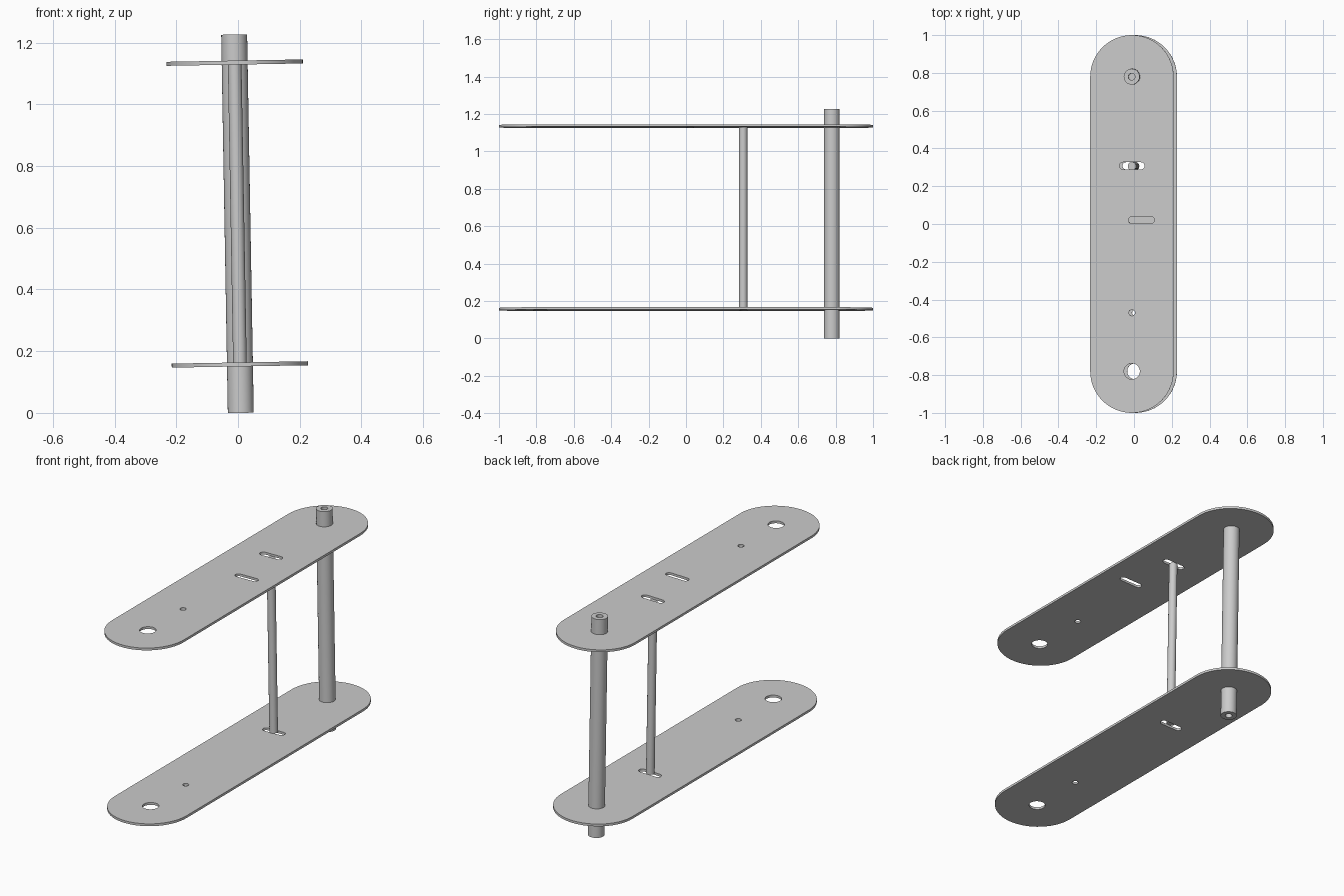
import bpy, bmesh
from math import sin, cos, pi, radians
from mathutils import Matrix

if "Cube" in bpy.data.objects:
    bpy.data.objects.remove(bpy.data.objects["Cube"])

# the whole frame leans one degree about y
TILT = Matrix.Translation((0.009, 0, 0)) @ Matrix.Rotation(radians(-1), 4, 'Y')


def arc(cx, cy, r, a0, a1, n):
    return [(cx + r * cos(a0 + (a1 - a0) * i / n), cy + r * sin(a0 + (a1 - a0) * i / n))
            for i in range(n + 1)]


def circle(cx, cy, r, n=32):
    return arc(cx, cy, r, 0, 2 * pi, n)[:-1]


def slot(cx, cy, half, r, n=10):
    d = half - r
    return arc(cx + d, cy, r, -pi / 2, pi / 2, n) + arc(cx - d, cy, r, pi / 2, 3 * pi / 2, n)


def add_object(name, mesh):
    ob = bpy.data.objects.new(name, mesh)
    bpy.context.collection.objects.link(ob)
    ob.matrix_world = TILT
    bpy.ops.object.select_all(action='DESELECT')
    ob.select_set(True)
    bpy.context.view_layer.objects.active = ob
    bpy.ops.object.shade_smooth_by_angle(angle=radians(30))
    return ob


def plate(name, z, loops, thick=0.013):
    # filled flat curve with holes, extruded into a sheet
    cu = bpy.data.curves.new(name, 'CURVE')
    cu.dimensions, cu.fill_mode, cu.extrude = '2D', 'BOTH', thick / 2
    for pts in loops:
        sp = cu.splines.new('POLY')
        sp.points.add(len(pts) - 1)
        for p, (x, y) in zip(sp.points, pts):
            p.co = (x, y, 0, 1)
        sp.use_cyclic_u = True
    tmp = bpy.data.objects.new("outline", cu)
    bpy.context.collection.objects.link(tmp)
    dg = bpy.context.evaluated_depsgraph_get()
    me = bpy.data.meshes.new_from_object(tmp.evaluated_get(dg))
    bpy.data.objects.remove(tmp)
    bm = bmesh.new()
    bm.from_mesh(me)
    bmesh.ops.remove_doubles(bm, verts=bm.verts, dist=1e-5)
    bmesh.ops.recalc_face_normals(bm, faces=bm.faces)
    bmesh.ops.translate(bm, verts=bm.verts, vec=(0, 0, z))
    bm.to_mesh(me)
    bm.free()
    return add_object(name, me)


def lathe(name, y, profile, n=32):
    # spin an (r, z) profile around a vertical axis at y
    bm = bmesh.new()
    vs = [bm.verts.new((r, y, z)) for r, z in profile]
    es = [bm.edges.new(p) for p in zip(vs, vs[1:])]
    bmesh.ops.spin(bm, geom=vs + es, cent=(0, y, 0), axis=(0, 0, 1),
                   angle=2 * pi, steps=n, use_duplicate=False)
    bmesh.ops.remove_doubles(bm, verts=bm.verts, dist=1e-5)
    bmesh.ops.recalc_face_normals(bm, faces=bm.faces)
    me = bpy.data.meshes.new(name)
    bm.to_mesh(me)
    bm.free()
    return add_object(name, me)


# side plates: rounded outline, pivot holes, small pin hole, slot
ROD_Y, SPACER_Y, R = 0.78, 0.306, 0.042
outline = arc(0, 0.779, 0.221, 0, pi, 32) + arc(0, -0.779, 0.221, pi, 2 * pi, 32)
holes = [circle(0, ROD_Y, R + 0.0005), circle(0, -ROD_Y, R),
         circle(0, -0.47, 0.016, 24), slot(0, 0.308, 0.067, 0.019)]
plate("lower_plate", 0.157, [outline] + holes)
plate("upper_plate", 1.135, [outline] + holes + [slot(0.05, 0.021, 0.069, 0.018)])

# axle rod with a blind bore in each end
L, bore, depth = 1.226, 0.018, 0.12
lathe("axle_rod", ROD_Y, [(0, depth), (bore, depth), (bore, 0), (R, 0),
                          (R, L), (bore, L), (bore, L - depth), (0, L - depth)])

# thin spacer rod between the plates
lathe("spacer_rod", SPACER_Y, [(0, 0.1635), (0.022, 0.1635), (0.022, 1.1285), (0, 1.1285)], 24)
